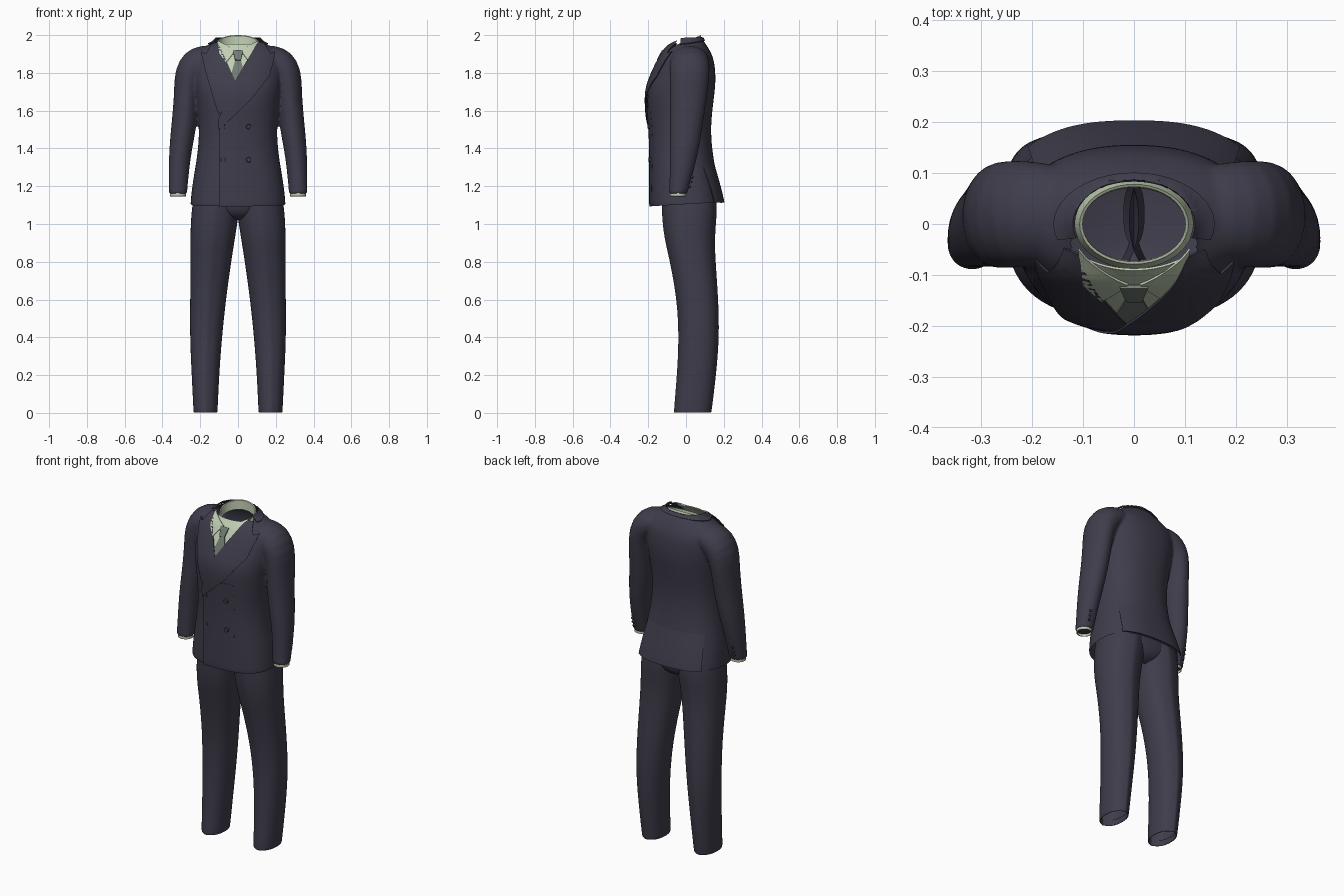
import bpy, bmesh, math
from mathutils import Vector
from mathutils.bvhtree import BVHTree

if "Cube" in bpy.data.objects:
    bpy.data.objects.remove(bpy.data.objects["Cube"])


def material(name, rgb):
    m = bpy.data.materials.new(name)
    m.diffuse_color = (*rgb, 1)
    m.use_nodes = True
    m.node_tree.nodes["Principled BSDF"].inputs["Base Color"].default_value = m.diffuse_color
    return m


NAVY = material("navy cloth", (0.048, 0.046, 0.070))
SHIRT = material("pale green cotton", (0.53, 0.62, 0.45))
TIE = material("grey green silk", (0.17, 0.20, 0.175))


def add(name, bm, mat, mods=(), sharp=0.8):
    """Make an object, bake its modifiers and smooth it."""
    me = bpy.data.meshes.new(name)
    bm.to_mesh(me)
    bm.free()
    ob = bpy.data.objects.new(name, me)
    bpy.context.collection.objects.link(ob)
    for kind, props in mods:
        mod = ob.modifiers.new(kind, kind)
        for k, v in props.items():
            setattr(mod, k, v)
    if mods:
        dg = bpy.context.evaluated_depsgraph_get()
        me = bpy.data.meshes.new_from_object(ob.evaluated_get(dg))
        ob.modifiers.clear()
        ob.data = me
    me.materials.clear()
    me.materials.append(mat)
    me.shade_smooth()
    me.set_sharp_from_angle(angle=sharp)
    return ob


def ring(z, x0, x1, yf, yb, n=2.3, tilt=0.0, pinch=0.0, count=40):
    """Horizontal superellipse, optionally tilted and creased front and back."""
    pts = []
    for i in range(count):
        a = 2 * math.pi * i / count
        c, s = math.cos(a), math.sin(a)
        x = (x0 + x1) / 2 + (x1 - x0) / 2 * math.copysign(abs(c) ** (2 / n), c)
        y = (yf + yb) / 2 + (yb - yf) / 2 * math.copysign(abs(s) ** (2 / n), s)
        y += math.copysign(pinch * math.exp(-(c / 0.15) ** 2), s)
        pts.append(Vector((x, y, z + tilt * y)))
    return pts


def loft(bm, rings, caps=False):
    vs = [[bm.verts.new(p) for p in r] for r in rings]
    n = len(vs[0])
    for a, b in zip(vs, vs[1:]):
        for i in range(n):
            bm.faces.new((a[i], a[(i + 1) % n], b[(i + 1) % n], b[i]))
    if caps:
        bm.faces.new(vs[0][::-1])
        bm.faces.new(vs[-1])
    bmesh.ops.recalc_face_normals(bm, faces=bm.faces[:])


# Jacket: torso and sleeves as solids, fused and softened
bm = bmesh.new()
torso = [(1.04, .256, -.190, .190, 2.6), (1.10, .253, -.190, .187, 2.6),
         (1.20, .244, -.190, .173, 2.5), (1.30, .226, -.190, .154, 2.4),
         (1.40, .211, -.190, .138, 2.3), (1.50, .206, -.194, .131, 2.3),
         (1.60, .213, -.202, .139, 2.3), (1.70, .226, -.208, .153, 2.3),
         (1.77, .235, -.183, .158, 2.3), (1.84, .240, -.152, .153, 2.3),
         (1.89, .232, -.127, .142, 2.3), (1.925, .205, -.107, .122, 2.2),
         (1.95, .155, -.091, .102, 2.1), (1.965, .112, -.080, .085, 2),
         (2.05, .095, -.070, .072, 2)]
loft(bm, [ring(z, -w, w, f, b, n, 0.1 if 1.94 < z < 2 else 0) for z, w, f, b, n in torso], True)
arm = [(.10, .02, 1.885, .060, .085), (.17, .02, 1.874, .078, .100),
       (.225, .02, 1.848, .090, .106), (.262, .018, 1.79, .079, .106),
       (.272, .015, 1.70, .066, .100), (.279, .008, 1.60, .066, .093),
       (.289, .000, 1.50, .066, .085), (.304, -.008, 1.40, .060, .077),
       (.312, -.020, 1.30, .055, .066), (.317, -.035, 1.20, .050, .053),
       (.318, -.042, 1.165, .049, .049), (.318, -.042, 1.157, .049, .049)]
for side in (1, -1):
    rings = []
    for i, (x, y, z, rw, ry) in enumerate(arm):
        p, q = arm[max(i - 1, 0)], arm[min(i + 1, len(arm) - 1)]
        t = Vector((q[0] - p[0], 0, q[2] - p[2])).normalized()
        u = Vector((-t.z, 0, t.x))
        rings.append([Vector((side * (x + u.x * rw * math.cos(a)), y + ry * math.sin(a),
                              z + u.z * rw * math.cos(a)))
                      for a in (2 * math.pi * k / 32 for k in range(32))])
    loft(bm, rings, True)
jacket = add("jacket", bm, NAVY, [
    ("SUBSURF", {"levels": 1}),
    ("REMESH", {"mode": "VOXEL", "voxel_size": 0.0075}),
    ("SMOOTH", {"factor": 0.5, "iterations": 6})], 1.2)

# Keep the solid form for projecting details, then open the hem and neck
bm = bmesh.new()
bm.from_mesh(jacket.data)
body = BVHTree.FromBMesh(bm)


def cut(faces, co, no):
    geom = list({g for f in faces for g in (f, *f.edges, *f.verts)})
    bmesh.ops.bisect_plane(bm, geom=geom, plane_co=co, plane_no=no, clear_outer=True)


cut(bm.faces[:], (0, 0, 1.105), (0, .06, -1))
cut([f for f in bm.faces if f.calc_center_median().z > 1.8
     and abs(f.calc_center_median().x) < .118], (0, 0, 1.953), (0, -.45, 1))
bm.to_mesh(jacket.data)
bm.free()
jacket.data.shade_smooth()

FRONT, BACK, TOP = Vector((0, 1, 0)), Vector((0, -1, 0)), Vector((0, 0, -1))


def project(u, v, d):
    start = Vector((u, v, 0)) if d == TOP else Vector((u, 0, v))
    return body.ray_cast(start - d * 3, d)


def patch(name, outline, offset, mat, d=FRONT, thick=0.005):
    """Lay a flat outline over the jacket form, lifted by offset."""
    b = bmesh.new()
    b.faces.new([b.verts.new((u, v, 0)) for u, v in outline])
    bmesh.ops.triangulate(b, faces=b.faces[:])
    for axis in (0, 1):
        lo = min(p[axis] for p in outline)
        hi = max(p[axis] for p in outline)
        no = Vector((1 - axis, axis, 0))
        for k in range(1, int((hi - lo) / .012) + 1):
            bmesh.ops.bisect_plane(b, geom=b.verts[:] + b.edges[:] + b.faces[:],
                                   plane_co=no * (lo + k * .012), plane_no=no)
    for v in b.verts[:]:
        hit, normal, _, _ = project(v.co.x, v.co.y, d)
        if hit is None:
            b.verts.remove(v)
            continue
        lift = offset(v.co.x, v.co.y) if callable(offset) else offset
        v.co = hit + normal * lift
        v.co.z = min(v.co.z, 1.985)
    b.normal_update()
    for f in b.faces[:]:
        if f.normal.dot(d) > 0:
            f.normal_flip()
    return add(name, b, mat, [("SOLIDIFY", {"thickness": thick, "offset": 0})])


# Shirt front, collar wings and tie
patch("shirt_front", [(-.1, 1.95), (.1, 1.95), (.0, 1.74), (-.03, 1.74)], .003, SHIRT)
for s, side in ((1, "left"), (-1, "right")):
    patch(side + "_collar_wing", [(s * .012, 1.915), (s * .06, 1.94), (s * .104, 1.965),
                                  (s * .098, 1.90), (s * .062, 1.85)], .009, SHIRT)
patch("tie_blade", [(-.013, 1.87), (.013, 1.87), (.038, 1.78), (.025, 1.745),
                    (-.045, 1.745), (-.038, 1.78)], .007, TIE)
patch("tie_knot", [(-.027, 1.912), (.027, 1.912), (.015, 1.862), (-.015, 1.862)], .012, TIE, thick=.008)

# Shirt collar band
bm = bmesh.new()
loft(bm, [ring(z, -w, w, f, b, 2, .46) for z, w, f, b in
          [(1.915, .118, -.088, .09), (1.945, .112, -.083, .083), (1.964, .107, -.079, .078),
           (1.963, .101, -.074, .073), (1.91, .101, -.072, .071)]])
add("shirt_collar_band", bm, SHIRT)

# Peaked lapels, overlapping front and back collar
patch("right_lapel", [(-.103, 1.955), (-.135, 1.945), (-.165, 1.897), (-.192, 1.905),
                      (-.160, 1.78), (-.100, 1.58), (-.06, 1.62), (-.015, 1.755)], .009, NAVY)
patch("left_lapel", [(.103, 1.955), (-.015, 1.755), (-.098, 1.56), (-.098, 1.50), (.06, 1.65),
                     (.160, 1.78), (.192, 1.905), (.165, 1.897), (.135, 1.945)], .013, NAVY)
patch("overlapping_front", [(-.098, 1.095), (.1, 1.095), (.1, 1.62), (.03, 1.62), (-.098, 1.52)],
      lambda x, z: .007 - .045 * (x + .098), NAVY)
arc = [math.radians(-18 + 216 * i / 24) for i in range(25)]
patch("jacket_collar", [(.155 * math.cos(a), .094 * math.sin(a)) for a in arc] +
      [(.113 * math.cos(a), .080 * math.sin(a)) for a in reversed(arc)], .006, NAVY, TOP)

# Back flap between the two side vents, flaring to the hem
patch("back_vent_flap", [(-.196, 1.112), (.196, 1.112), (.188, 1.33), (-.188, 1.33)],
      lambda x, z: -.004 + .022 * (1.33 - z) / .22, NAVY, BACK)


# Buttons on the front and the sleeve cuffs
def button(name, u, v, d, r):
    hit, normal, _, _ = project(u, v, d)
    b = bmesh.new()
    bmesh.ops.create_cone(b, cap_ends=True, segments=20, radius1=r, radius2=r * .85, depth=.010)
    m = normal.to_track_quat('Z', 'Y').to_matrix().to_4x4()
    m.translation = hit + normal * .006
    b.transform(m)
    add(name, b, NAVY, sharp=.6)


for x in (-.078, .056):
    for z in (1.515, 1.34):
        button("front_button", x, z, FRONT, .014)
for s in (1, -1):
    for z in (1.20, 1.225, 1.25):
        button("cuff_button", s * .330, z, BACK, .008)

# Shirt cuffs
for s in (1, -1):
    bm = bmesh.new()
    loft(bm, [ring(z, s * .318 - w, s * .318 + w, -.042 - w, -.042 + w, 2) for z, w in
              [(1.17, .043), (1.147, .043), (1.146, .038), (1.165, .038)]])
    add("shirt_cuff", bm, SHIRT)

# Trouser legs with pressed creases and turned hems
leg = [(.035, .116, .227, -.052, .122), (.001, .115, .228, -.053, .123), (0, .110, .234, -.058, .129),
       (.010, .108, .236, -.060, .131), (.2, .100, .245, -.043, .155),
       (.4, .085, .255, -.033, .172), (.6, .064, .253, -.043, .167),
       (.8, .036, .252, -.080, .152), (.9, .020, .252, -.105, .148),
       (1.0, .004, .251, -.120, .153), (1.1, -.01, .243, -.125, .163), (1.22, -.01, .222, -.125, .138)]
for s, side in ((1, "left"), (-1, "right")):
    bm = bmesh.new()
    loft(bm, [ring(z, *sorted((s * a, s * b)), f, k, 2.2, 0, .006) for z, a, b, f, k in leg])
    add(side + "_trouser_leg", bm, NAVY, [("SUBSURF", {"levels": 2})], 1.5)

# Trouser seat joining the legs under the jacket
bm = bmesh.new()
loft(bm, [ring(z, -w, w, f, b) for z, w, f, b in
          [(1.02, .02, -.04, .08), (1.035, .09, -.09, .13), (1.07, .17, -.115, .150),
           (1.12, .235, -.125, .160), (1.25, .21, -.125, .130)]])
add("trouser_seat", bm, NAVY, [("SUBSURF", {"levels": 1})], 1.5)
